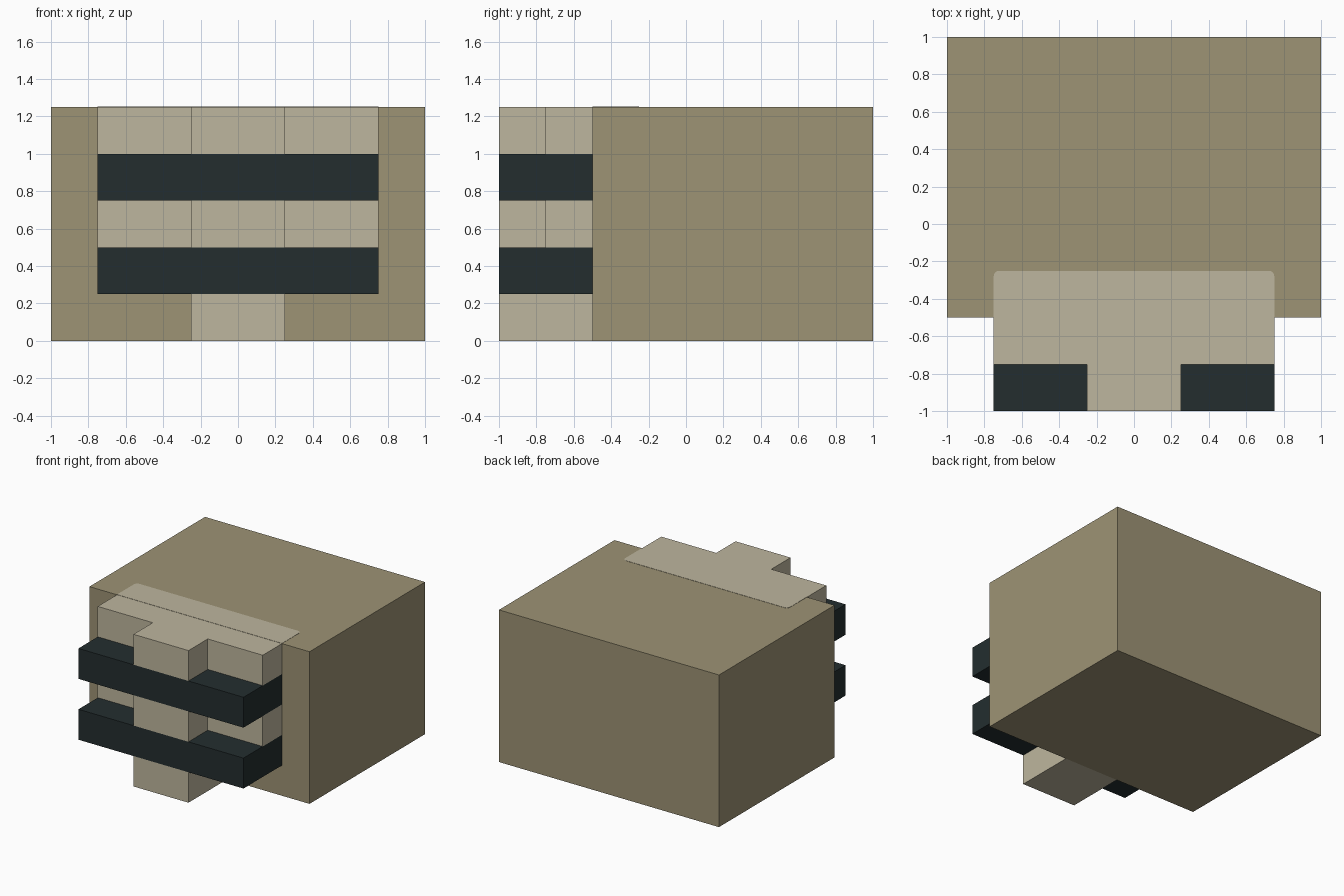
import bpy, bmesh, math

cube = bpy.data.objects.get("Cube")
if cube:
    bpy.data.objects.remove(cube, do_unlink=True)


def material(name, rgb):
    m = bpy.data.materials.new(name)
    m.use_nodes = True
    m.diffuse_color = (*rgb, 1)
    bsdf = next(n for n in m.node_tree.nodes if n.type == 'BSDF_PRINCIPLED')
    bsdf.inputs["Base Color"].default_value = (*rgb, 1)
    return m


khaki = material("khaki", (0.337, 0.292, 0.178))
sand = material("pale_sand", (0.515, 0.468, 0.342))
dark = material("dark_slate", (0.017, 0.027, 0.028))


def prism(name, outline, z0, z1, mat):
    """Extrude a plan outline (counter-clockwise x, y points) from z0 to z1."""
    bm = bmesh.new()
    base = bm.faces.new([bm.verts.new((x, y, z0)) for x, y in outline])
    top = bmesh.ops.extrude_face_region(bm, geom=[base])
    verts = [v for v in top["geom"] if isinstance(v, bmesh.types.BMVert)]
    bmesh.ops.translate(bm, verts=verts, vec=(0, 0, z1 - z0))
    bmesh.ops.recalc_face_normals(bm, faces=bm.faces)
    mesh = bpy.data.meshes.new(name)
    bm.to_mesh(mesh)
    bm.free()
    mesh.materials.append(mat)
    obj = bpy.data.objects.new(name, mesh)
    bpy.context.collection.objects.link(obj)
    return obj


def rect(x, y0, y1):
    return [(-x, y0), (x, y0), (x, y1), (-x, y1)]


HEIGHT, BACK_OF_FRONT = 1.25, -0.5

# Main block
prism("body", rect(1.0, BACK_OF_FRONT, 1.0), 0, HEIGHT, khaki)

# Stepped front column: narrow foot, then two wider tiers between the bars
stepped = [(-0.25, -1), (0.25, -1), (0.25, -0.75), (0.75, -0.75),
           (0.75, BACK_OF_FRONT), (-0.75, BACK_OF_FRONT),
           (-0.75, -0.75), (-0.25, -0.75)]
prism("column_foot", rect(0.25, -1, BACK_OF_FRONT), 0, 0.25, sand)
prism("column_middle", stepped, 0.5, 0.75, sand)
prism("column_top", stepped, 1.0, HEIGHT, sand)

# Horizontal dark bars
for name, z in (("lower_bar", 0.25), ("upper_bar", 0.75)):
    prism(name, rect(0.75, -1, BACK_OF_FRONT), z, z + 0.25, dark)

# Thin top inlay with rounded back corners
r = 0.03
inlay = [(-0.75, BACK_OF_FRONT), (0.75, BACK_OF_FRONT)]
for cx, start in ((0.75 - r, 0), (-0.75 + r, 90)):
    for i in range(6):
        a = math.radians(start + 18 * i)
        inlay.append((cx + r * math.cos(a), -0.25 - r + r * math.sin(a)))
prism("top_inlay", inlay, HEIGHT - 0.002, HEIGHT + 0.002, sand)
